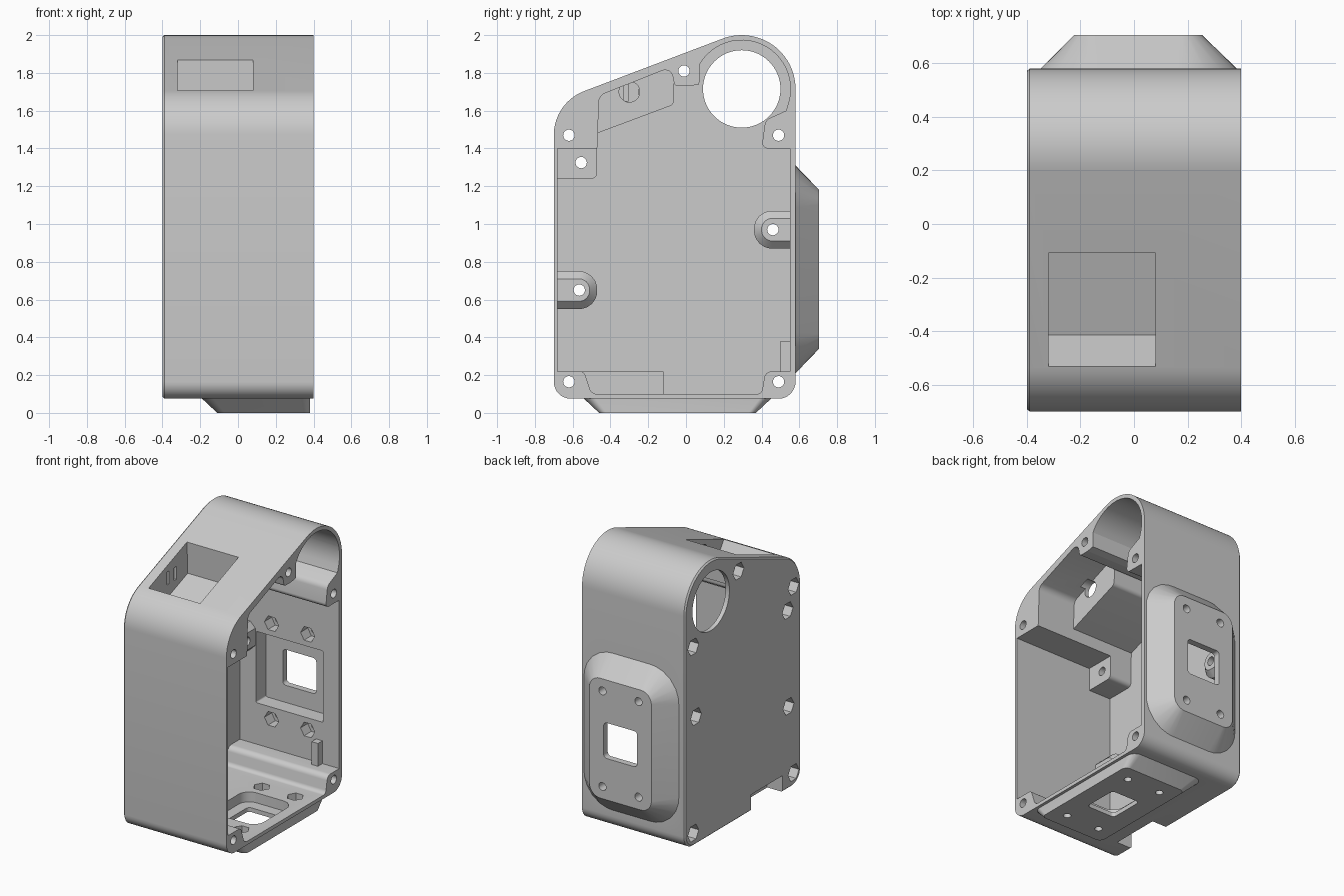
import bpy
import bmesh
from math import sin, cos, tan, pi, radians
from mathutils import Vector

if "Cube" in bpy.data.objects:
    bpy.data.objects.remove(bpy.data.objects["Cube"])

grey = bpy.data.materials.new("housing_grey")
grey.use_nodes = True
grey.diffuse_color = (0.6, 0.6, 0.6, 1)
grey.node_tree.nodes["Principled BSDF"].inputs["Base Color"].default_value = (0.6, 0.6, 0.6, 1)


def arc(cy, cz, r, a, b, n=24):
    """Points on an arc, angles in degrees."""
    return [(cy + r * cos(radians(a + (b - a) * i / n)),
             cz + r * sin(radians(a + (b - a) * i / n))) for i in range(n + 1)]


def rounded(corners, n=6):
    """Polygon from (u, v) or (u, v, radius) corners."""
    out = []
    for i, c in enumerate(corners):
        p = Vector(c[:2])
        if len(c) < 3:
            out.append(tuple(p))
            continue
        a = (Vector(corners[i - 1][:2]) - p).normalized()
        b = (Vector(corners[(i + 1) % len(corners)][:2]) - p).normalized()
        half = a.angle(b) / 2
        centre = p + (a + b).normalized() * (c[2] / sin(half))
        start = p + a * (c[2] / tan(half)) - centre
        end = p + b * (c[2] / tan(half)) - centre
        for k in range(n + 1):
            out.append(tuple(centre + start.lerp(end, k / n).normalized() * c[2]))
    return out


def rect(u0, u1, v0, v1, r=0.0):
    pts = [(u0, v0), (u1, v0), (u1, v1), (u0, v1)]
    return rounded([p + (r,) for p in pts]) if r else pts


def d_shape(tip, wall, z, h):
    """Profile rounded at its tip and flat where it meets the wall."""
    return rounded([(tip, z - h, h * 0.95), (wall, z - h), (wall, z + h), (tip, z + h, h * 0.95)])


def loft(name, axis, *sections):
    """Solid through (position, profile) sections along an axis."""
    place = {"x": lambda u, v, d: (d, u, v),
             "y": lambda u, v, d: (u, d, v),
             "z": lambda u, v, d: (u, v, d)}[axis]
    bm = bmesh.new()
    rings = [[bm.verts.new(place(u, v, d)) for u, v in prof] for d, prof in sections]
    n = len(rings[0])
    for a, b in zip(rings, rings[1:]):
        for i in range(n):
            bm.faces.new((a[i], a[(i + 1) % n], b[(i + 1) % n], b[i]))
    bm.faces.new(rings[0])
    bm.faces.new(rings[-1])
    bmesh.ops.recalc_face_normals(bm, faces=bm.faces)
    mesh = bpy.data.meshes.new(name)
    bm.to_mesh(mesh)
    bm.free()
    ob = bpy.data.objects.new(name, mesh)
    mesh.materials.append(grey)
    bpy.context.collection.objects.link(ob)
    return ob


def combine(tool, operation):
    """Apply a boolean to the housing and drop the tool."""
    mod = housing.modifiers.new(tool.name, "BOOLEAN")
    mod.operation, mod.solver, mod.object = operation, "EXACT", tool
    bpy.context.view_layer.objects.active = housing
    bpy.ops.object.modifier_apply(modifier=mod.name)
    bpy.data.objects.remove(tool)


def add(name, axis, lo, hi, prof):
    combine(loft(name, axis, (lo, prof), (hi, prof)), "UNION")


def cut(name, axis, lo, hi, prof):
    combine(loft(name, axis, (lo, prof), (hi, prof)), "DIFFERENCE")


def drill(axis, u, v, lo, hi, r, sides=20):
    cut("drill", axis, lo, hi, arc(u, v, r, 0, 360 - 360 / sides, sides - 1))


# Outer shell with rounded corners, sloping top and a small rim chamfer
BORE = (0.295, 1.715)
outline = (arc(-0.61, 0.165, 0.09, 180, 270, 8) + arc(0.49, 0.165, 0.09, 270, 360, 8)
           + arc(*BORE, 0.285, 0, 110.5) + arc(-0.45, 1.47, 0.25, 110.5, 180, 16))
inset = [(-0.06 + (y + 0.06) * 0.987, 1.04 + (z - 1.04) * 0.99) for y, z in outline]
housing = loft("housing", "x", (-0.4, inset), (-0.39, outline), (0.4, outline))

# Raised mounting pads on the back and underside
back_base = rect(-0.35, 0.385, 0.21, 1.31, 0.22)
combine(loft("back_pad", "y", (0.56, back_base), (0.58, back_base),
             (0.705, rect(-0.225, 0.255, 0.34, 1.18, 0.08))), "UNION")
low_base = rect(-0.19, 0.38, -0.54, 0.45, 0.06)
combine(loft("bottom_pad", "z", (0.09, low_base), (0.075, low_base),
             (0, rect(-0.11, 0.38, -0.46, 0.37, 0.04))), "UNION")

# Main cavity, leaving the full-depth corner posts
lower = rounded([(-0.68, 1.4), (-0.68, 0.22), (-0.54, 0.22, 0.03), (-0.5, 0.1, 0.04),
                 (0.4, 0.1, 0.03), (0.42, 0.22, 0.04), (0.55, 0.22), (0.55, 1.4),
                 (0.4, 1.4, 0.03), (0.42, 1.55, 0.05), (0.53, 1.6)])
upper = rounded([(0.07, 1.74), (0.02, 1.73, 0.02), (-0.06, 1.73, 0.02),
                 (-0.08, 1.83, 0.04), (-0.46, 1.68, 0.05), (-0.47, 1.4)])
cut("cavity", "x", -0.37, 0.5, lower + arc(*BORE, 0.258, -15, 150) + upper)

# Internal fittings: display box, floor bosses, connector housing, small rib
add("display_box", "x", -0.38, 0.11,
    rounded([(-0.49, 1.473), (-0.065, 1.632, 0.03), (-0.06, 1.84), (-0.49, 1.68)]))
for tip, inner_tip, wall, z in ((0.36, 0.4, 0.56, 0.97), (-0.47, -0.51, -0.69, 0.65)):
    base = d_shape(tip, wall, z, 0.1)
    combine(loft("floor_boss", "x", (-0.38, base), (-0.29, base),
                 (-0.25, d_shape(inner_tip, wall, z, 0.06))), "UNION")
add("upper_boss", "x", -0.38, -0.2,
    rounded([(-0.69, 1.24), (-0.47, 1.24, 0.03), (-0.47, 1.42), (-0.69, 1.42)]))
add("connector_housing", "x", -0.38, -0.24, rect(-0.56, -0.12, 0.085, 0.22))
add("rib", "x", 0.22, 0.27, rect(0.5, 0.56, 0.2, 0.38))

# Sloped display recess with a side cable hole and wall slots
cut("display_recess", "x", -0.32, 0.08,
    [(-0.6, 1.808), (-0.415, 1.526), (-0.1, 1.645), (-0.115, 2.05)])
drill("x", -0.3, 1.7, 0.05, 0.15, 0.055)
for y in (-0.33, -0.25):
    cut("slot", "x", -0.35, -0.3, rect(y, y + 0.025, 1.65, 1.74))

# Connector notch in the lower edge
cut("connector_notch", "x", -0.5, -0.28, rect(-0.5, -0.15, 0, 0.19))

# Large round bore through the side wall
drill("x", *BORE, -0.5, -0.3, 0.205, 64)

# Case screws with hexagonal nut pockets on the closed side
for y, z in ((-0.62, 1.47), (-0.555, 1.325), (-0.565, 0.65), (-0.62, 0.165),
             (0.49, 0.165), (0.46, 0.97), (0.49, 1.47), (-0.01, 1.81)):
    drill("x", y, z, -0.5, 0.5, 0.03)
    drill("x", y, z, -0.5, -0.32, 0.06, 6)

# Back pad: window, inner pocket, screw holes and nut pockets
cut("back_window", "y", 0.5, 0.8, rect(-0.115, 0.145, 0.63, 0.88, 0.025))
cut("back_pocket", "y", 0.5, 0.66, rect(-0.245, 0.275, 0.51, 1.01, 0.01))
for sx in (-1, 1):
    for sz in (-1, 1):
        drill("y", 0.015 + sx * 0.14, 0.76 + sz * 0.335, 0.5, 0.8, 0.028)
        drill("y", 0.015 + sx * 0.14, 0.76 + sz * 0.335, 0.5, 0.63, 0.055, 6)

# Bottom pad: window, inner pocket, screw holes and nut pockets
cut("bottom_window", "z", -0.1, 0.3, rect(0.025, 0.245, -0.17, 0.08, 0.025))
cut("bottom_pocket", "z", 0.03, 0.15, rect(-0.05, 0.32, -0.25, 0.16, 0.08))
for sx in (-1, 1):
    for sy in (-1, 1):
        drill("z", 0.135 + sx * 0.13, -0.045 + sy * 0.3, -0.1, 0.15, 0.025)
        drill("z", 0.135 + sx * 0.13, -0.045 + sy * 0.3, 0.05, 0.15, 0.055, 6)

# Smooth the curved walls and keep the edges crisp
bpy.ops.object.select_all(action="DESELECT")
housing.select_set(True)
bpy.context.view_layer.objects.active = housing
bpy.ops.object.shade_smooth_by_angle(angle=pi / 6)
